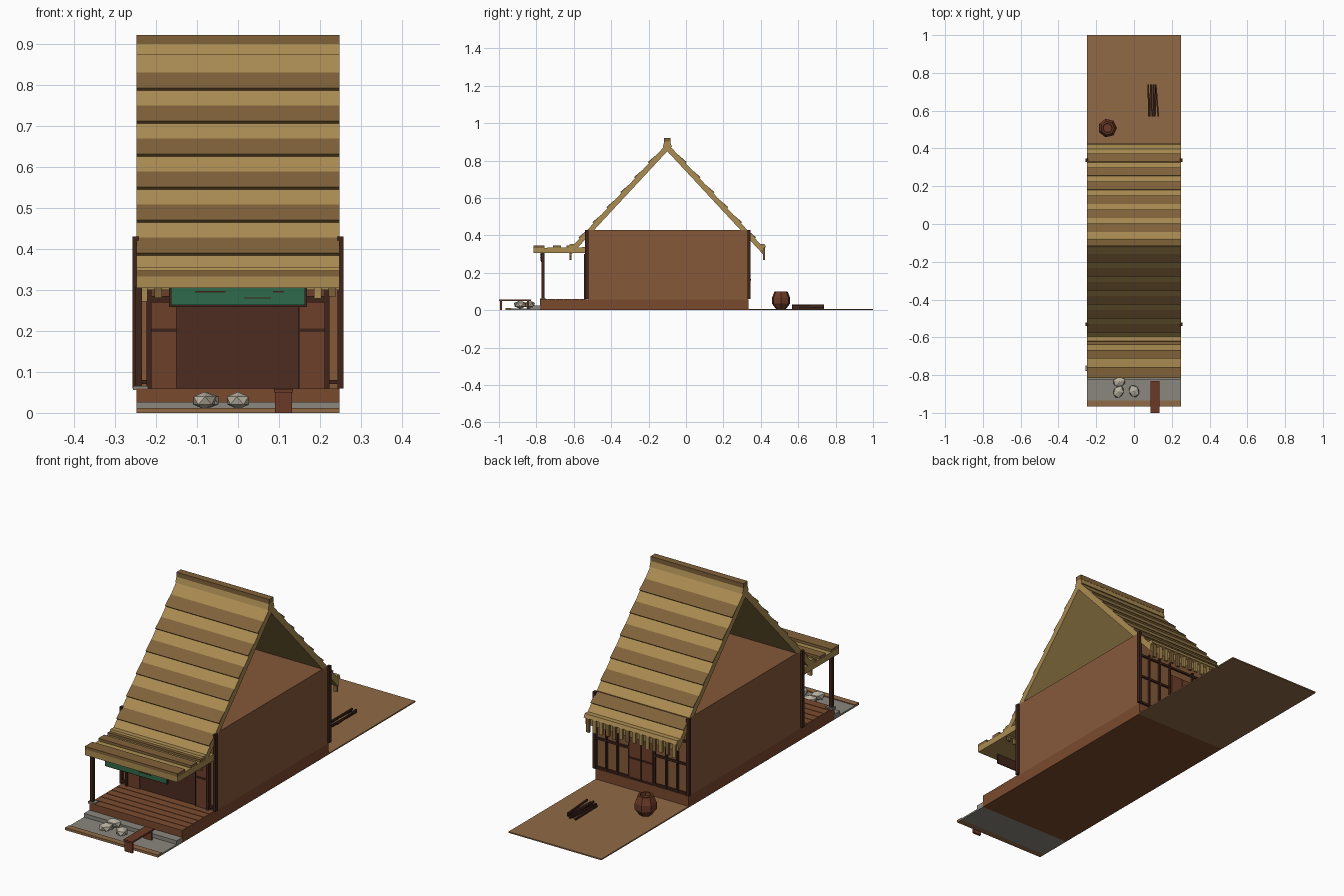
import bpy, random, math

if "Cube" in bpy.data.objects:
    bpy.data.objects.remove(bpy.data.objects["Cube"])
random.seed(4)

def mat(name, hexcol):
    rgb = [int(hexcol[i:i + 2], 16) / 255 for i in (0, 2, 4)]
    m = bpy.data.materials.new(name)
    m.diffuse_color = [c / 12.92 if c < .04 else ((c + .055) / 1.055) ** 2.4 for c in rgb] + [1]
    m.use_nodes = True
    m.node_tree.nodes["Principled BSDF"].inputs["Base Color"].default_value = m.diffuse_color
    return m

STRAW, THATCH = mat("straw", "AA8C52"), mat("thatch_dark", "80623A")
WALL, PANEL = mat("wall", "85593A"), mat("panel", "6E4029")
DARK, DOOR = mat("dark_wood", "40241A"), mat("door_wood", "4C2C20")
FLOOR, EARTH = mat("floor_wood", "7A4A2E"), mat("earth", "906A46")
STONE, PALE = mat("stone", "8A877E"), mat("pale_rock", "B8B0A0")
GREEN, CLAY = mat("green_cloth", "2F6B4C"), mat("clay", "6B3A26")

def mesh(name, verts, faces, m):
    me = bpy.data.meshes.new(name)
    me.from_pydata(verts, [], faces)
    me.materials.append(m)
    o = bpy.data.objects.new(name, me)
    bpy.context.collection.objects.link(o)
    return o

def prism(name, prof, x0, x1, m):
    """Extrude a closed (y, z) profile along x."""
    n = len(prof)
    v = [(x, y, z) for x in (x0, x1) for y, z in prof]
    f = [(i, (i + 1) % n, (i + 1) % n + n, i + n) for i in range(n)]
    return mesh(name, v, f + [tuple(reversed(range(n))), tuple(range(n, 2 * n))], m)

def box(name, x0, x1, y0, y1, z0, z1, m):
    return prism(name, [(y0, z0), (y1, z0), (y1, z1), (y0, z1)], x0, x1, m)

W = .248

# Ground: back yard, front street, kerb, step
box("yard", -W, W, .33, 1, 0, .006, EARTH)
box("street", -W, W, -.935, -.78, 0, .008, STONE)
box("street_edge", -W, W, -.965, -.935, 0, .012, EARTH)
box("stone_step", -W, W, -.822, -.78, .008, .026, STONE)

# Foundation and porch planks
box("foundation", -W, W, -.78, .335, 0, .056, FLOOR)
for i in range(6):
    y = -.78 + i * .042
    box("porch_plank", -W, W, y, y + .039, .056, .06, FLOOR)

# House body and corner posts
box("house_body", -W, W, -.525, .33, .056, .43, WALL)
for s in (-1, 1):
    for y in (-.53, .337):
        box("corner_post", s * .25 - .007, s * .25 + .007, y - .009, y + .009, .06, .43, DARK)

# Front wall: panels, rails, dark entrance
box("entrance", -.15, .15, -.532, -.525, .06, .27, DOOR)
for s in (-1, 1):
    a, b = sorted((s * .15, s * .212))
    box("front_panel", a, b, -.538, -.525, .06, .3, PANEL)
    box("front_rail", a, b, -.541, -.538, .198, .206, DARK)
    box("front_stud", s * .217 - .006, s * .217 + .006, -.545, -.525, .06, .3, DARK)
    a, b = sorted((s * .223, s * .243))
    box("side_rail", a, b, -.54, -.525, .07, .08, DARK)
box("front_seam", .148, .151, -.541, -.525, .06, .27, DARK)
box("front_lintel", -.215, .215, -.542, -.525, .27, .285, DARK)

# Back wall: battens, rails and double door
for z in (.06, .2, .31):
    box("back_rail", -.243, .243, .33, .338, z, z + .01, DARK)
for x in (-.19, -.13, -.068, .068, .13, .19):
    box("back_batten", x - .004, x + .004, .33, .341, .06, .33, DARK)
for s in (-1, 1):
    a, b = sorted((s * .002, s * .062))
    box("back_door", a, b, .33, .344, .07, .27, PANEL)
    box("door_rail", a, b, .344, .347, .16, .168, DARK)

# Main roof: two thatched slopes with raised dark courses
YR, ZR, K = -.1, .893, 1.085
def slope_pt(s, z, off=0):
    d = (ZR - z) / K
    n = math.hypot(1, K)
    return (YR + s * (d + off * K / n), z + off / n)

for s in (-1, 1):
    prism("roof_slope", [(YR, ZR), slope_pt(s, .335), slope_pt(s, .318, -.026), (YR, ZR - .043)], -W, W, STRAW)
    for i in range(7):
        zt = .83 - i * .0805
        zb = max(zt - .043, .34)
        if zt > zb:
            prism("thatch_course", [slope_pt(s, zt, -.002), slope_pt(s, zt, .001),
                                    slope_pt(s, zb, .008), slope_pt(s, zb, -.002)], -W, W, THATCH)
    ye = YR + s * .505
    prism("eave_roll", [(ye - .022, .338), (ye, .326), (ye + .022, .338), (ye + .015, .355), (ye - .015, .355)],
          -W, W, STRAW)
    # Hanging straw fringe
    for i in range(14):
        x = -.23 + i * .0354
        h = random.uniform(.268, .285)
        yf = YR + s * .518
        box("eave_fringe", x - .009, x + .009, yf - .005, yf + .005, h, .338, random.choice((STRAW, THATCH, STRAW)))

prism("ridge_saddle", [(YR - .024, .874), (YR + .024, .874), (YR + .015, .903), (YR - .015, .903)], -W, W, STRAW)
box("ridge_cap", -W, W, YR - .017, YR + .017, .9, .922, THATCH)

# Porch roof with raised strips, single post on a stone pad
prism("porch_roof", [(-.815, .305), (-.535, .305), (-.535, .337), (-.815, .333)], -W, W, STRAW)
for y0, y1 in ((-.815, -.757), (-.712, -.667), (-.64, -.6)):
    box("porch_strip", -W, W, y0, y1, .33, .347, THATCH)
box("porch_post", -.25, -.234, -.773, -.757, .06, .307, DARK)
box("post_pad", -.256, -.22, -.779, -.75, .056, .066, STONE)

# Green hanging cloth below the porch roof
box("cloth_frame", -.168, .168, -.775, -.77, .258, .31, DARK)
box("green_cloth", -.163, .163, -.779, -.774, .263, .31, GREEN)
for x0, x1, z in ((-.105, -.03, .294), (.015, .08, .279), (.085, .112, .294)):
    box("cloth_crease", x0, x1, -.781, -.779, z, z + .003, DARK)

# Bench plank with end board
box("bench_plank", .088, .134, -1, -.83, .05, .058, CLAY)
box("bench_end", .09, .132, -.995, -.985, 0, .05, CLAY)
box("bench_leg", .09, .132, -.85, -.84, .008, .05, CLAY)

# Faceted rocks
for x, y, a in ((-.078, -.835, .3), (-.082, -.888, 1.1), (0, -.885, 2)):
    bpy.ops.mesh.primitive_ico_sphere_add(subdivisions=1, radius=.037, location=(x, y, .03), rotation=(0, 0, a))
    o = bpy.context.object
    o.name = "rock"
    o.scale = (1, .8, .58)
    o.data.materials.append(PALE)

# Faceted clay jar with a sunken mouth
N = 7
prof = [(.026, .005), (.05, .036), (.05, .066), (.036, .1), (.026, .1), (.024, .085)]
v = [(-.14 + r * math.cos(2 * math.pi * k / N), .508 + r * math.sin(2 * math.pi * k / N), z)
     for r, z in prof for k in range(N)]
f = [(j * N + k, j * N + (k + 1) % N, (j + 1) * N + (k + 1) % N, (j + 1) * N + k)
     for j in range(len(prof) - 1) for k in range(N)]
f += [tuple(reversed(range(N))), tuple(range((len(prof) - 1) * N, len(prof) * N))]
mesh("clay_jar", v, f, CLAY)

# Firewood sticks
for i in range(6):
    o = box("firewood_stick", -.004, .004, -.085, .085, 0, .008, DARK)
    o.location = (.077 + i * .009, .653, .007 + (i % 3) * .008)
    o.rotation_euler = (0, 0, random.uniform(-.08, .08))
